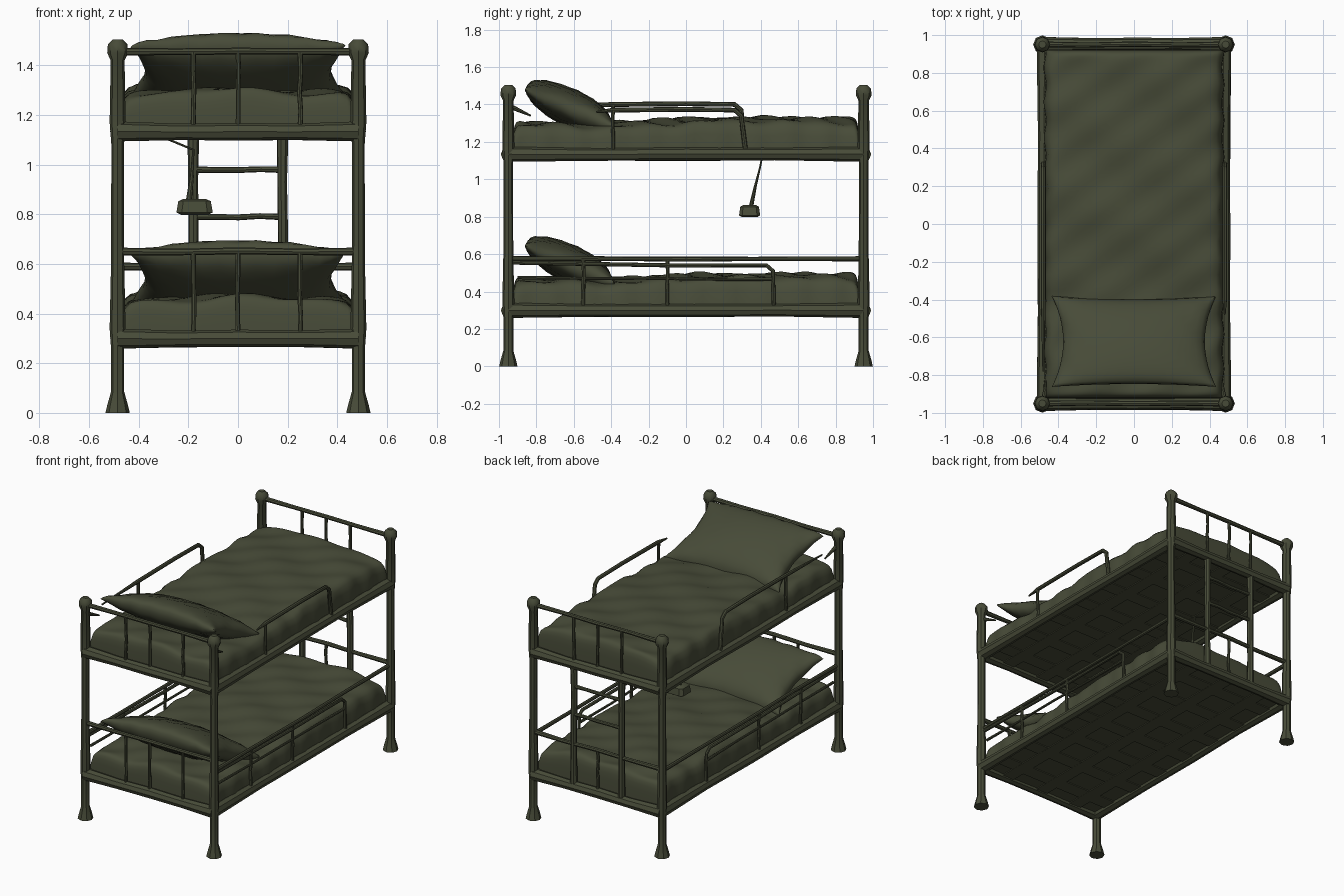
import bpy, bmesh, math, random
from mathutils import Vector

random.seed(4)
if "Cube" in bpy.data.objects:
    bpy.data.objects.remove(bpy.data.objects["Cube"], do_unlink=True)

olive = bpy.data.materials.new("olive_green")
olive.use_nodes = True
COLOUR = (0.064, 0.071, 0.040, 1)
olive.diffuse_color = COLOUR
olive.node_tree.nodes["Principled BSDF"].inputs["Base Color"].default_value = COLOUR


def finish(obj, angle=40):
    obj.data.materials.append(olive)
    bpy.ops.object.select_all(action='DESELECT')
    obj.select_set(True)
    bpy.context.view_layer.objects.active = obj
    bpy.ops.object.shade_smooth_by_angle(angle=math.radians(angle))
    return obj


def from_bmesh(name, bm, angle=40):
    bmesh.ops.recalc_face_normals(bm, faces=bm.faces)
    mesh = bpy.data.meshes.new(name)
    bm.to_mesh(mesh)
    bm.free()
    obj = bpy.data.objects.new(name, mesh)
    bpy.context.collection.objects.link(obj)
    return finish(obj, angle)


def tube(name, points, radius, scales=None):
    """Low-poly round bar along a path, with an optional radius factor per point."""
    curve = bpy.data.curves.new(name, 'CURVE')
    curve.dimensions = '3D'
    curve.bevel_depth = radius
    curve.bevel_resolution = 2
    curve.use_fill_caps = True
    spline = curve.splines.new('POLY')
    spline.points.add(len(points) - 1)
    for i, p in enumerate(points):
        spline.points[i].co = (*p, 1)
        spline.points[i].radius = scales[i] if scales else 1
    obj = bpy.data.objects.new(name, curve)
    bpy.context.collection.objects.link(obj)
    bpy.ops.object.select_all(action='DESELECT')
    obj.select_set(True)
    bpy.context.view_layer.objects.active = obj
    bpy.ops.object.convert(target='MESH')
    return finish(bpy.context.object)


def bar(name, start, end, radius, wobble=0.003):
    """Hand-worn straight bar with a slight bend and uneven thickness."""
    a, b = Vector(start), Vector(end)
    pts = [a.lerp(b, i / 4) for i in range(5)]
    for p in pts[1:-1]:
        p += Vector([random.uniform(-wobble, wobble) for _ in range(3)])
    return tube(name, pts, radius, [1.15, 0.95, 1, 0.95, 1.15])


def box(name, centre, size):
    bm = bmesh.new()
    bmesh.ops.create_cube(bm, size=1)
    for v in bm.verts:
        v.co = Vector([c + k * s for c, k, s in zip(centre, v.co, size)])
    return from_bmesh(name, bm)


def sheet(bm, cols, rows, place):
    """Grid of quads; place maps (u, v) in -1..1 to a point."""
    grid = [[bm.verts.new(place(2 * i / cols - 1, 2 * j / rows - 1))
             for i in range(cols + 1)] for j in range(rows + 1)]
    for j in range(rows):
        for i in range(cols):
            bm.faces.new((grid[j][i], grid[j][i + 1], grid[j + 1][i + 1], grid[j + 1][i]))


def mattress(name, base, phase):
    def place(u, v):
        x, y = math.sin(u * math.pi / 2), math.sin(v * math.pi / 2)
        height = 0.18 + 0.025 * min(1, max(0, (y + 0.45) * 2))
        # soft blanket folds running across the bed
        fold = 0.007 * math.sin(13 * y + 4 * x + phase) + 0.006 * math.sin(25 * y - 9 * x + phase)
        fold += 0.005 * math.sin(7 * x + 5 * y)
        edge = (1 - abs(x) ** 28) ** 0.35 * (1 - abs(y) ** 80) ** 0.3
        top = height + fold + 0.022 * (1 - x * x)
        ripple = 0.006 * math.sin(31 * y + phase) * abs(x) ** 6
        return (0.474 * x + ripple, 0.925 * y, base + 0.04 + (top - 0.04) * edge)

    bm = bmesh.new()
    sheet(bm, 24, 64, place)
    bmesh.ops.contextual_create(bm, geom=[e for e in bm.edges if e.is_boundary])
    return from_bmesh(name, bm, 50)


def pillow(name, base):
    bm = bmesh.new()
    for side, swell in ((1, 0.115), (-1, 0.11)):
        def place(u, v):
            s, t = math.sin(u * math.pi / 2), math.sin(v * math.pi / 2)
            puff = max(0, 1 - s * s) ** 0.42 * max(0, 1 - t * t) ** 0.36
            x = s * (0.375 + 0.06 * t * t)
            y = -0.622 + t * (0.225 + 0.015 * s * s)
            z = base + 0.277 - 0.1 * t + side * swell * puff * (1 + 0.12 * t)
            return (x, y, z + 0.004 * math.sin(17 * s + 9 * t))
        sheet(bm, 18, 16, place)
    bmesh.ops.remove_doubles(bm, verts=bm.verts, dist=0.0005)
    return from_bmesh(name, bm, 60)


X, Y = 0.485, 0.95

# Corner posts with flared feet and knobbed tops
for sx, side in ((1, "left"), (-1, "right")):
    for sy, end in ((-1, "front"), (1, "back")):
        heights = (0, 0.03, 0.085, 0.26, 0.34, 0.6, 1.08, 1.17, 1.42, 1.45, 1.485, 1.505)
        widths = (1.75, 1.5, 0.95, 0.95, 1.15, 0.95, 0.9, 1.15, 1, 1.5, 1.4, 0.7)
        tube(f"{end}_{side}_post", [(sx * X, sy * Y, h) for h in heights], 0.028, widths)

# Two bunks: frame, deck, mattress, pillow and end boards
for level, base, head_top, foot_top in (("lower", 0.265, 0.65, 0.59), ("upper", 1.10, 1.455, 1.455)):
    mid = base + 0.034
    for s, side in ((1, "left"), (-1, "right")):
        bar(f"{level}_{side}_side_rail", (s * 0.475, -Y, mid), (s * 0.475, Y, mid), 0.035, 0.002)
    for s, end, top in ((-1, "front", head_top), (1, "back", foot_top)):
        y = s * Y
        bar(f"{level}_{end}_end_rail", (-X, y, mid), (X, y, mid), 0.035, 0.002)
        bar(f"{level}_{end}_top_bar", (-X, y, top), (X, y, top), 0.014)
        for x in (-0.18, 0, 0.25 if s < 0 else 0.18):
            bar(f"{level}_{end}_spindle", (x, y, mid), (x, y, top), 0.010)

    # Deck with thin webbing strips beneath
    box(f"{level}_deck", (0, 0, base + 0.03), (0.93, 1.88, 0.012))
    for i in range(7):
        box(f"{level}_cross_strap", (0, -0.78 + i * 0.26, base + 0.022), (0.93, 0.1, 0.008))
    for x in (-0.28, 0, 0.28):
        box(f"{level}_long_strap", (x, 0, base + 0.020), (0.09, 1.86, 0.006))

    mattress(f"{level}_mattress", base, 0.5 if level == "lower" else 2.1)
    pillow(f"{level}_pillow", base)

# Upper guard rails: bent down towards the foot end, broken off near the pillow
for s, side, z, start in ((1, "left", 1.37, -0.48), (-1, "right", 1.40, -0.78)):
    x = s * 0.48
    tube(f"upper_{side}_guard", [(x, start, z - 0.01), (x, -0.39, z), (x, 0, z + 0.004),
                                 (x, 0.26, z), (x, 0.295, z - 0.03), (x, 0.32, 1.14)],
         0.013, [0.4, 1, 1, 1, 1, 1])
    bar(f"upper_{side}_guard_post", (x, -0.39, 1.14), (x, -0.39, z), 0.010)
    tube(f"upper_{side}_guard_stub", [(x, -0.94, 1.39), (s * 0.465, -0.83, 1.34)], 0.012, [1.2, 0.4])

# Lower guard rails with short posts
for s, side in ((1, "left"), (-1, "right")):
    x = s * 0.48
    bar(f"lower_{side}_long_guard", (x, -Y, 0.575), (x, Y, 0.575), 0.012)
    tube(f"lower_{side}_bent_guard", [(x, -0.94, 0.555), (x, -0.1, 0.54), (x, 0.43, 0.54),
                                      (x, 0.465, 0.51), (x, 0.47, 0.3)], 0.011)
    for y in (-0.55, -0.1):
        bar(f"lower_{side}_guard_post", (x, y, 0.3), (x, y, 0.57), 0.010)
    bar(f"lower_{side}_mid_guard", (x, -0.9, 0.475), (x, 0.47, 0.465), 0.008)

# Ladder at the foot end
for x in (-0.18, 0.18):
    bar("ladder_rail", (x, Y, 0.3), (x, Y, 1.14), 0.021, 0.002)
for z in (0.79, 0.98):
    bar("ladder_rung", (-0.18, Y, z), (0.18, Y, z), 0.012)

# Small bag hanging from the upper bunk on a strap
bm = bmesh.new()
bmesh.ops.create_cube(bm, size=1)
bmesh.ops.bevel(bm, geom=bm.edges[:], offset=0.15, segments=1, affect='EDGES')
for v in bm.verts:
    taper = 1 - 0.15 * (v.co.z + 0.5)
    v.co = Vector((-0.175 + 0.15 * v.co.x * taper, 0.34 + 0.115 * v.co.y * taper, 0.83 + 0.065 * v.co.z))
from_bmesh("hanging_bag", bm, 30)
tube("bag_strap", [(-0.2, 0.345, 0.84), (-0.185, 0.37, 0.96), (-0.18, 0.395, 1.06), (-0.3, 0.405, 1.11)],
     0.010, [1.3, 0.8, 0.5, 0.5])
